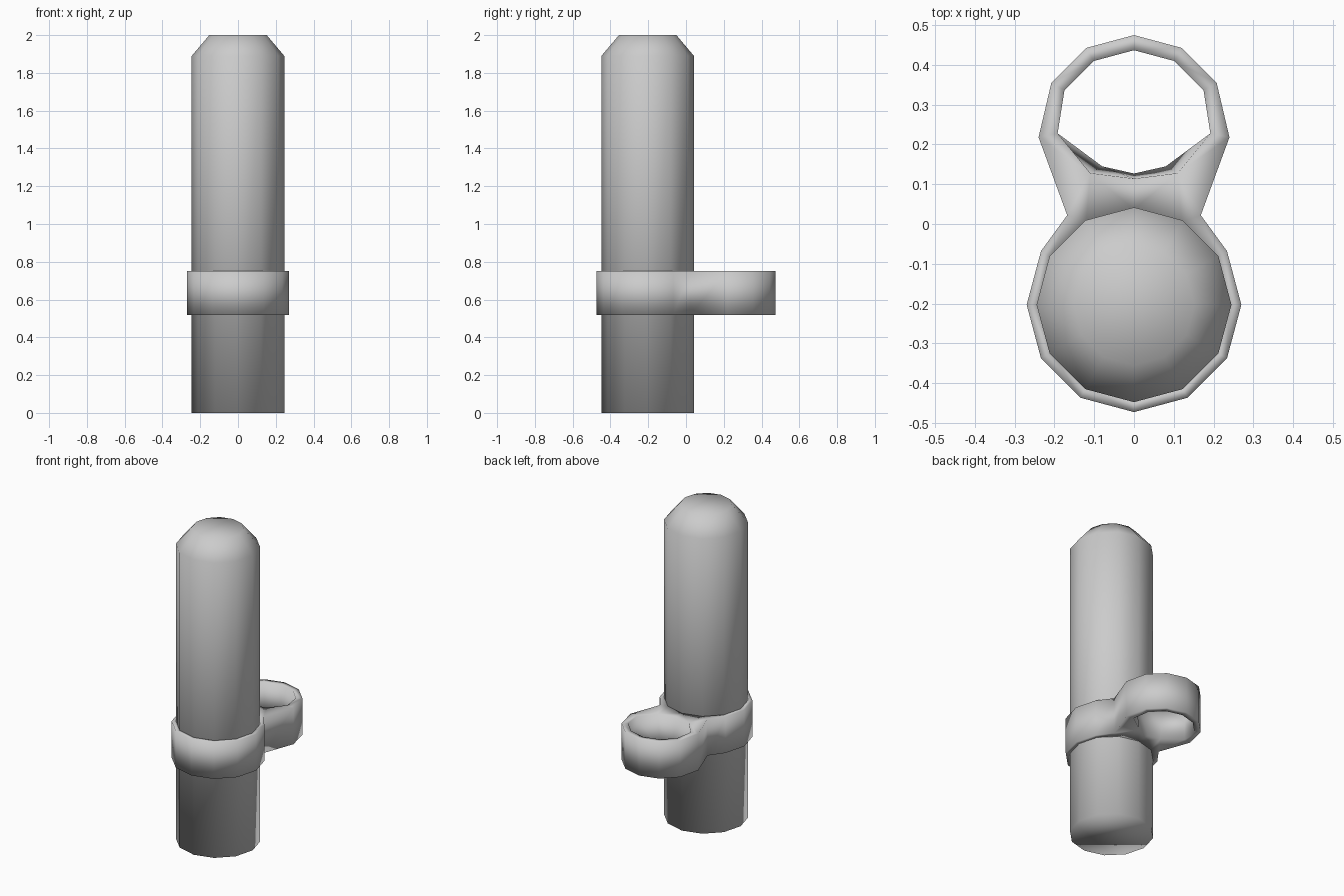
import bpy, bmesh
from math import sin, cos, radians

if "Cube" in bpy.data.objects:
    bpy.data.objects.remove(bpy.data.objects["Cube"])

CY = -0.203          # centre line of the post
RY = 0.235           # centre of the open ring


def arc(r, cy, start, end, step=30):
    return [(r * cos(radians(a)), cy + r * sin(radians(a)))
            for a in range(start, end + 1, step)]


def finish(bm, name):
    bmesh.ops.recalc_face_normals(bm, faces=bm.faces[:])
    for f in bm.faces:
        f.smooth = True
    me = bpy.data.meshes.new(name)
    bm.to_mesh(me)
    bm.free()
    ob = bpy.data.objects.new(name, me)
    bpy.context.collection.objects.link(ob)
    return ob


def wall(bm, a, b):
    for i in range(len(a)):
        j = (i + 1) % len(a)
        bm.faces.new((a[i], a[j], b[j], b[i]))


# Post: twelve-sided column with a chamfered, smoothly shaded top
bm = bmesh.new()
rings = [[bm.verts.new((x, y, z)) for x, y in arc(r, CY, 0, 330)]
         for r, z in [(0.245, 0), (0.245, 1.89), (0.152, 2.0)]]
for lo, hi in zip(rings, rings[1:]):
    wall(bm, lo, hi)
bm.faces.new(rings[0])
bm.faces.new(rings[-1])
finish(bm, "post")

# Bracket: collar round the post, necked into an open ring behind it
outer = ([(0.24, 0.218)] + arc(0.24, RY, 30, 150) + [(-0.24, 0.218), (-0.168, 0.022)]
         + arc(0.27, CY, 150, 390) + [(0.168, 0.022)])
ring_back = [(0.192, 0.228)] + arc(0.202, RY, 30, 150) + [(-0.192, 0.228)]
hole_top = ring_back + [(-0.11, 0.128), (0, 0.114), (0.11, 0.128)]
hole_low = ring_back + [(-0.08, 0.145), (0, 0.127), (0.08, 0.145)]
socket = arc(0.24, CY, 0, 330)

bm = bmesh.new()
levels = []
for z, hole in [(0.518, hole_low), (0.752, hole_top)]:
    loops = [[bm.verts.new((x, y, z)) for x, y in pts] for pts in (outer, hole, socket)]
    edges = [bm.edges.new((lp[i - 1], lp[i])) for lp in loops for i in range(len(lp))]
    bmesh.ops.triangle_fill(bm, use_beauty=True, use_dissolve=False, edges=edges)
    levels.append(loops)
for lo, hi in zip(*levels):
    wall(bm, lo, hi)
finish(bm, "ring_bracket")
